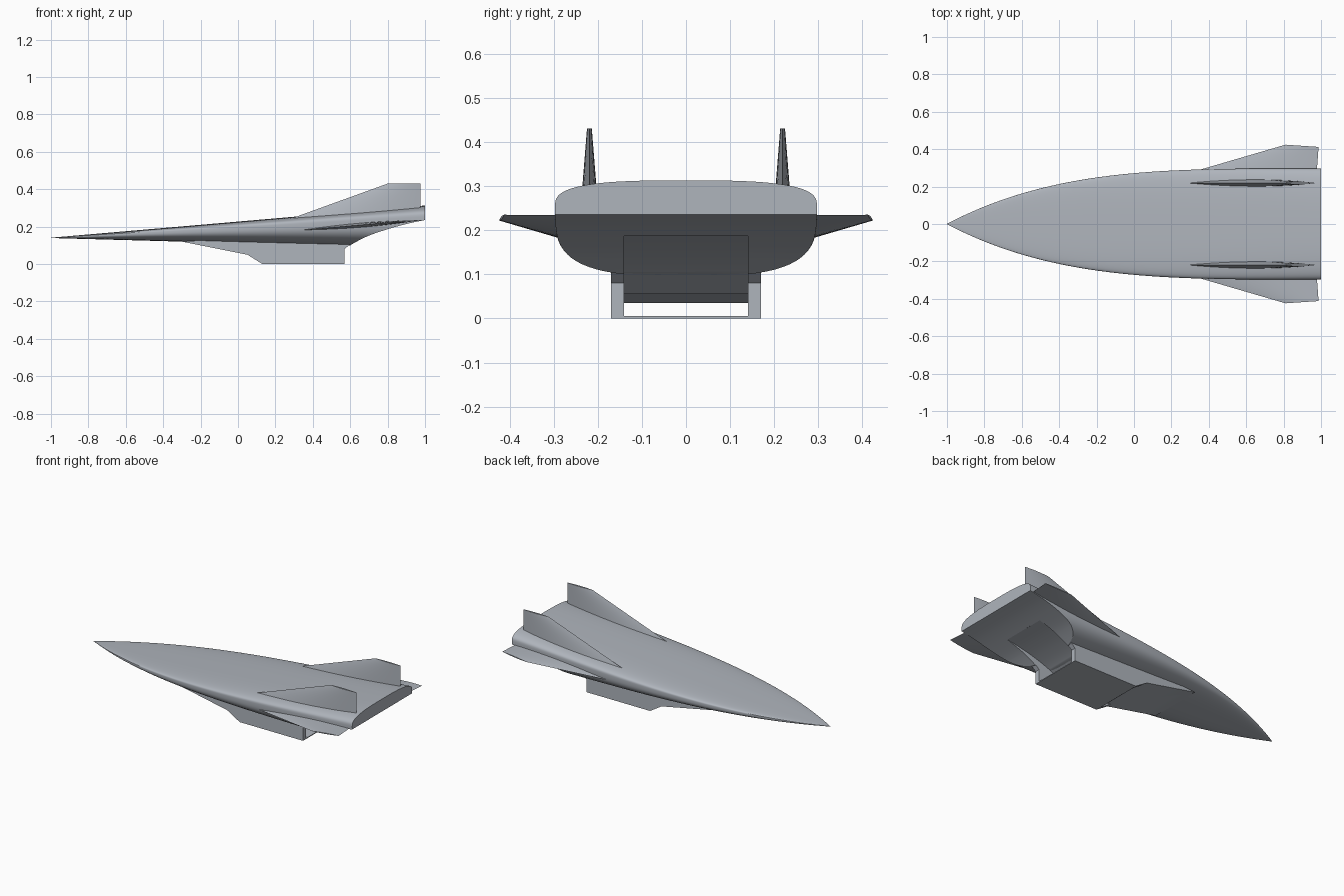
import bpy, bmesh, math
from mathutils import Vector

if "Cube" in bpy.data.objects:
    bpy.data.objects.remove(bpy.data.objects["Cube"])

grey = bpy.data.materials.new("blue_grey")
grey.diffuse_color = (0.43, 0.46, 0.505, 1)
grey.use_nodes = True
grey.node_tree.nodes["Principled BSDF"].inputs["Base Color"].default_value = grey.diffuse_color


def make(name, rings):
    """Loft closed rings of points into a capped solid."""
    bm = bmesh.new()
    rows = [[bm.verts.new(p) for p in r] for r in rings]
    n = len(rows[0])
    for a, b in zip(rows, rows[1:]):
        for i in range(n):
            j = (i + 1) % n
            bm.faces.new((a[i], a[j], b[j], b[i]))
    bm.faces.new(rows[0])
    bm.faces.new(rows[-1][::-1])
    bmesh.ops.recalc_face_normals(bm, faces=bm.faces)
    me = bpy.data.meshes.new(name)
    bm.to_mesh(me)
    bm.free()
    me.materials.append(grey)
    ob = bpy.data.objects.new(name, me)
    bpy.context.collection.objects.link(ob)
    return ob


def prism(name, profile, half):
    """Extrude an (x, z) profile symmetrically across y."""
    return make(name, [[(x, y, z) for x, z in profile] for y in (-half, half)])


def select(ob):
    bpy.ops.object.select_all(action='DESELECT')
    ob.select_set(True)
    bpy.context.view_layer.objects.active = ob


def cut(ob, cutter):
    select(ob)
    m = ob.modifiers.new("cut", 'BOOLEAN')
    m.operation, m.solver, m.object = 'DIFFERENCE', 'EXACT', cutter
    bpy.ops.object.modifier_apply(modifier=m.name)


def smooth(ob, deg=30):
    select(ob)
    bpy.ops.object.shade_smooth_by_angle(angle=math.radians(deg))


def curve(pts, steps=6):
    """Smooth (x, z) curve through a few points."""
    out = []
    for i in range(len(pts) - 1):
        p = [Vector(pts[max(0, min(len(pts) - 1, i + k))]) for k in (-1, 0, 1, 2)]
        for s in range(steps):
            t = s / steps
            v = p[1] + 0.5 * t * (p[2] - p[0] + t * (2 * p[0] - 5 * p[1] + 4 * p[2] - p[3]
                                  + t * (3 * (p[1] - p[2]) + p[3] - p[0])))
            out.append((v.x, v.y))
    return out + [pts[-1]]


# fuselage: superellipse sections growing from a sharp nose
def section(x, n=72):
    t = (x + 1) / 2
    w = 0.001 + 0.296 * (1 - (1 - t) ** 3.55)
    top, bot = 0.141 + 0.172 * t, 0.139 - 0.055 * t
    mid = bot + 0.74 * (top - bot)
    ring = []
    for i in range(n):
        a = 2 * math.pi * i / n
        c, s = math.cos(a), math.sin(a)
        h = top - mid if s > 0 else mid - bot
        ring.append((x, w * math.copysign(abs(c) ** 0.667, c),
                     mid + h * math.copysign(abs(s) ** 0.667, s)))
    return ring


fuselage = make("fuselage", [section(-1 + 2 * (i / 40) ** 1.3) for i in range(41)])

# engine: intake ramp, side walls and cowl
engine = prism("engine", [(-0.3, 0.12), (0.05, 0.05), (0.13, 0), (0.57, 0), (0.57, 0.08),
                          (0.64, 0.14), (0.0, 0.14)], 0.17)

# expansion ramp cut under the tail, then the flow duct and its trough
ramp = curve([(0.57, 0.08), (0.62, 0.112), (0.7, 0.152), (0.8, 0.186), (0.9, 0.214), (1.0, 0.235)])
nozzle_cutter = prism("nozzle_cutter", [(0.57, -0.03)] + ramp + [(1.1, 0.25), (1.1, -0.03)], 0.6)
ceiling = curve([(0.4, 0.055), (0.5, 0.108), (0.6, 0.143), (0.7, 0.168), (0.8, 0.187)])
duct_cutter = prism("duct_cutter", [(0.02, 0.005), (0.05, 0.05), (0.13, 0.035), (0.25, 0.035),
                                    (0.32, 0.055)]
                    + ceiling + [(0.85, 0.15), (0.85, 0.005)], 0.14)
for part in (fuselage, engine):
    cut(part, nozzle_cutter)
    cut(part, duct_cutter)
for c in (nozzle_cutter, duct_cutter):
    bpy.data.objects.remove(c)
smooth(fuselage)
smooth(engine, 25)


# wings and tail fins: thin lens-shaped blades
def blade(name, root, tip, normal, n=14):
    rings = []
    for le, te, thick in (root, tip):
        le, te = Vector(le), Vector(te)
        ring = []
        for k in range(2 * n):
            s = k / n if k <= n else 2 - k / n
            off = 2 * thick * s * (1 - s) * (1 if k < n else -1)
            ring.append(le.lerp(te, s) + Vector(normal) * off)
        rings.append(ring)
    smooth(make(name, rings))


for side, k in (("left", -1), ("right", 1)):
    blade(side + "_wing",
          ((0.18, k * 0.24, 0.168), (0.974, k * 0.24, 0.234), 0.03),
          ((0.81, k * 0.424, 0.222), (0.987, k * 0.412, 0.235), 0.006), (0, 0, 1))
    blade(side + "_tail_fin",
          ((0.275, k * 0.219, 0.24), (0.975, k * 0.219, 0.245), 0.041),
          ((0.8, k * 0.219, 0.43), (0.975, k * 0.219, 0.43), 0.011), (0, 1, 0))
